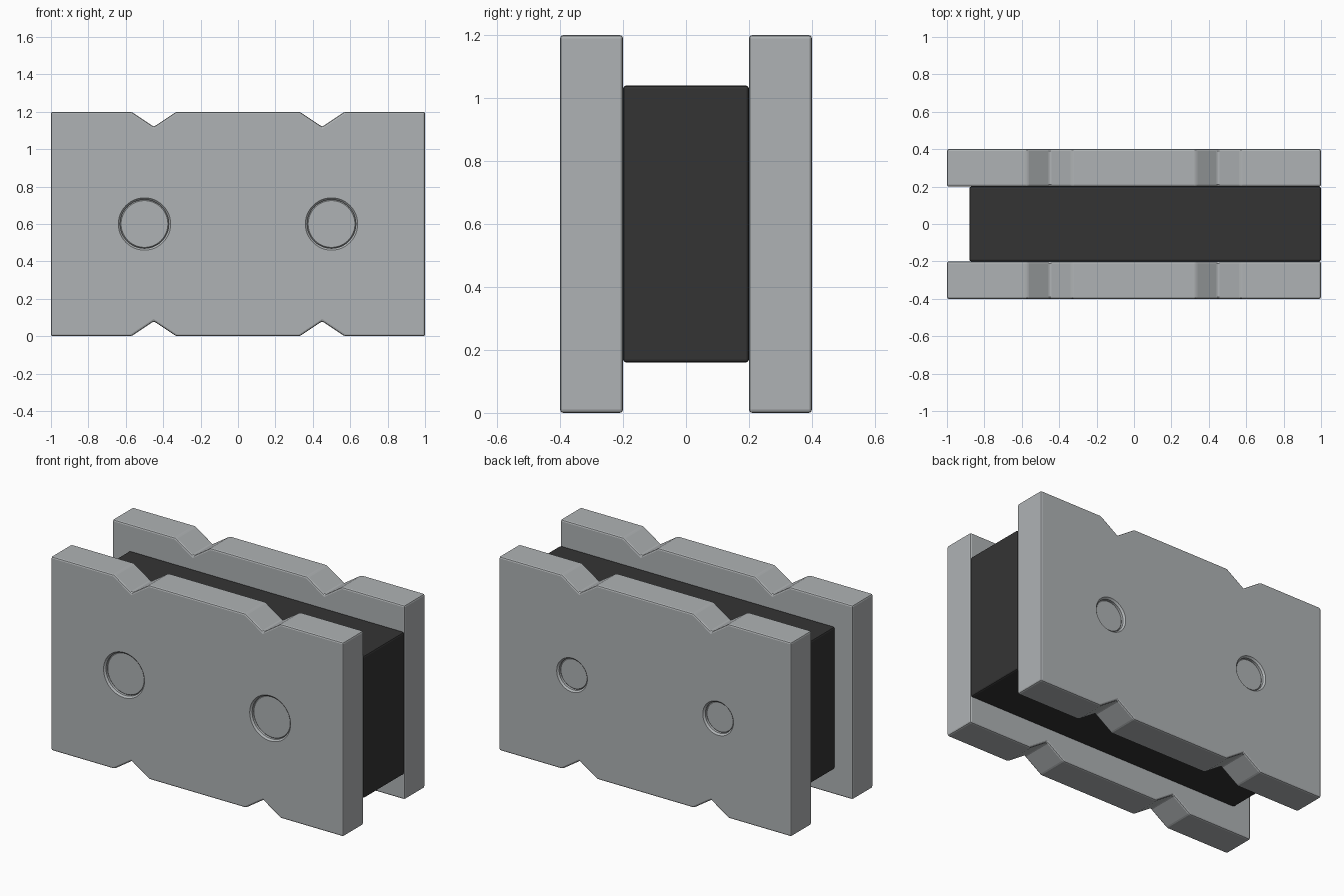
import bpy, bmesh, math

if "Cube" in bpy.data.objects:
    bpy.data.objects.remove(bpy.data.objects["Cube"])


def material(name, rgb):
    m = bpy.data.materials.new(name)
    m.diffuse_color = (*rgb, 1)
    m.use_nodes = True
    m.node_tree.nodes["Principled BSDF"].inputs["Base Color"].default_value = m.diffuse_color
    return m


STEEL = material("grey_steel", (0.43, 0.45, 0.46))
RUBBER = material("dark_rubber", (0.034, 0.034, 0.034))


def extruded(name, outline, y0, y1, mat):
    """Extrude an x-z outline from y0 to y1."""
    bm = bmesh.new()
    face = bm.faces.new([bm.verts.new((x, y0, z)) for x, z in outline])
    ext = bmesh.ops.extrude_face_region(bm, geom=[face])
    moved = [v for v in ext["geom"] if isinstance(v, bmesh.types.BMVert)]
    bmesh.ops.translate(bm, vec=(0, y1 - y0, 0), verts=moved)
    return finish(name, bm, mat)


def lathed(name, profile, cx, cz, mat, n=48):
    """Stack circles of (radius, y) around a y-parallel axis."""
    bm = bmesh.new()
    rings = [[bm.verts.new((cx + r * math.cos(2 * math.pi * i / n), y,
                            cz + r * math.sin(2 * math.pi * i / n)))
              for i in range(n)] for r, y in profile]
    for a, b in zip(rings, rings[1:]):
        for i in range(n):
            j = (i + 1) % n
            bm.faces.new((a[i], a[j], b[j], b[i]))
    bm.faces.new(rings[0])
    bm.faces.new(rings[-1])
    return finish(name, bm, mat)


def finish(name, bm, mat):
    bmesh.ops.recalc_face_normals(bm, faces=bm.faces)
    me = bpy.data.meshes.new(name)
    bm.to_mesh(me)
    bm.free()
    ob = bpy.data.objects.new(name, me)
    bpy.context.collection.objects.link(ob)
    me.materials.append(mat)
    return ob


def bevel(ob, width):
    m = ob.modifiers.new("soft_edges", "BEVEL")
    m.width = width
    m.segments = 2
    m.limit_method = "ANGLE"
    m.angle_limit = math.radians(25)


def smooth(ob):
    bpy.ops.object.select_all(action="DESELECT")
    ob.select_set(True)
    bpy.context.view_layer.objects.active = ob
    bpy.ops.object.shade_smooth_by_angle(angle=math.radians(30))


# Plate outline with two V notches on each long edge
bottom = [(-1, 0)]
for nx in (-0.45, 0.45):
    bottom += [(nx - 0.12, 0), (nx, 0.08), (nx + 0.12, 0)]
bottom.append((1, 0))
outline = bottom + [(x, 1.2 - z) for x, z in reversed(bottom)]

# Outer plates with sunken pins: larger pins in front, smaller behind
for label, s, r in (("front", -1, 0.14), ("back", 1, 0.105)):
    plate = extruded(label + "_plate", outline, s * 0.2, s * 0.4, STEEL)
    bevel(plate, 0.01)
    for side, px in (("left", -0.5), ("right", 0.5)):
        # chamfered pin hole
        cutter = lathed(f"{label}_{side}_hole_cutter",
                        [(r + 0.02, s * 0.42), (r - 0.01, s * 0.39),
                         (r - 0.01, s * 0.3)], px, 0.6, STEEL)
        cutter.hide_render = True
        cutter.hide_viewport = True
        cut = plate.modifiers.new("pin_hole", "BOOLEAN")
        cut.operation = "DIFFERENCE"
        cut.object = cutter
        cut.solver = "EXACT"
        # pin end
        pin = lathed(f"{label}_{side}_pin",
                     [(r - 0.015, s * 0.38), (r - 0.01, s * 0.375),
                      (r - 0.01, s * 0.29)], px, 0.6, STEEL)
        smooth(pin)

# Core block, flush at the right end and set back at the left
core = extruded("core_block", [(-0.88, 0.16), (1, 0.16), (1, 1.04), (-0.88, 1.04)],
                -0.2, 0.2, RUBBER)
bevel(core, 0.01)
